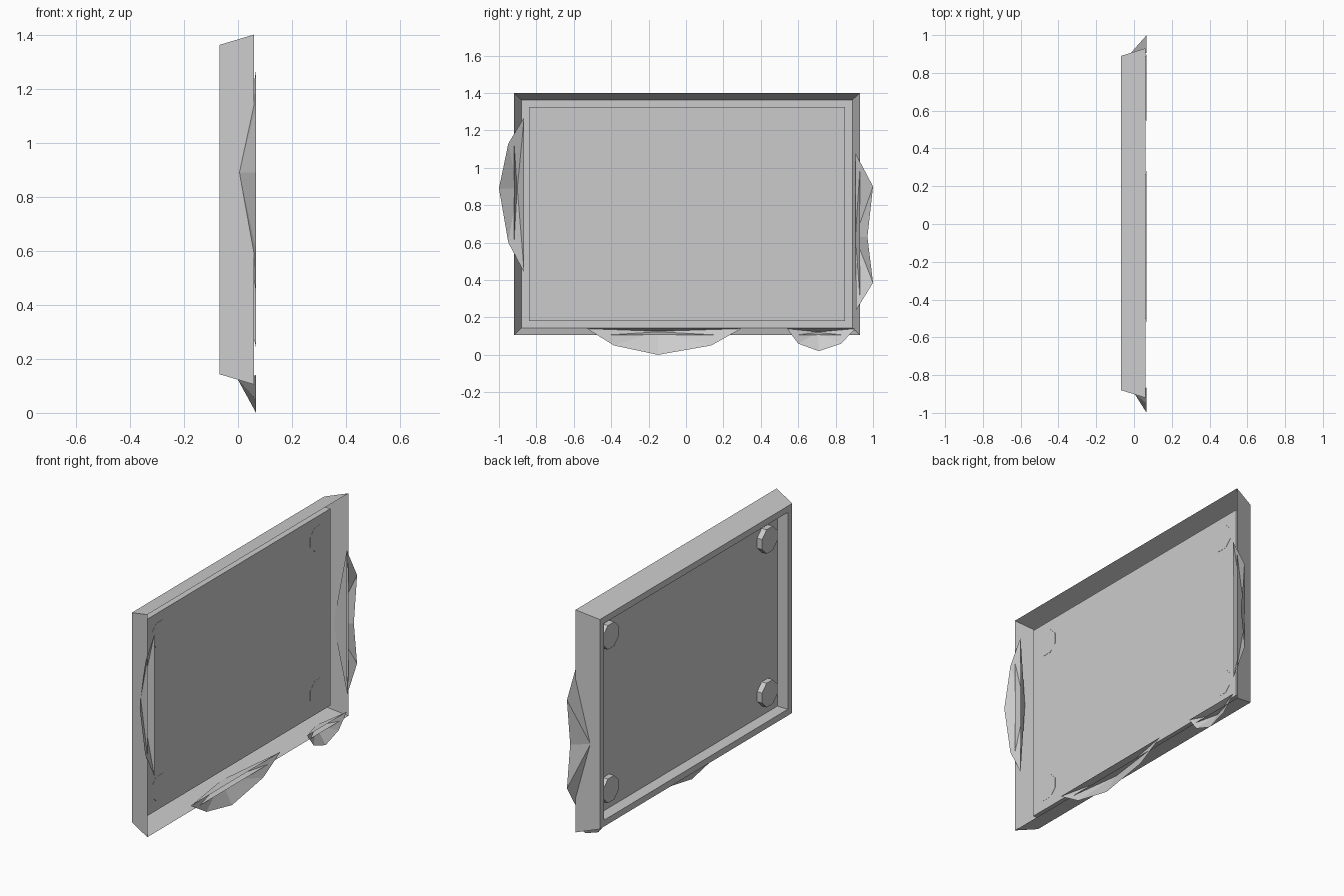
import bpy, bmesh, math
from mathutils import Matrix

if "Cube" in bpy.data.objects:
    bpy.data.objects.remove(bpy.data.objects["Cube"])

CY, CZ = 0.005, 0.753   # centre of the frame in the y-z plane


def finish(bm, name):
    bmesh.ops.recalc_face_normals(bm, faces=bm.faces)
    mesh = bpy.data.meshes.new(name)
    bm.to_mesh(mesh)
    bm.free()
    obj = bpy.data.objects.new(name, mesh)
    bpy.context.collection.objects.link(obj)
    return obj


# Panel: one skin of flared outer walls, rim, recess walls and flat centre
bm = bmesh.new()
rings = []
for x, hy, hz in [(0.06, 0.925, 0.648), (-0.068, 0.885, 0.61),
                  (-0.068, 0.845, 0.573), (0.0, 0.845, 0.573)]:
    rings.append([bm.verts.new((x, CY + sy * hy, CZ + sz * hz))
                  for sy, sz in [(-1, -1), (1, -1), (1, 1), (-1, 1)]])
for a, b in zip(rings, rings[1:]):
    for i in range(4):
        j = (i + 1) % 4
        bm.faces.new((a[i], a[j], b[j], b[i]))
bm.faces.new(rings[-1])
finish(bm, "panel_tray")

# Octagonal bolts in the four corners of the recess
for sy in (-1, 1):
    for sz in (-1, 1):
        bm = bmesh.new()
        bmesh.ops.create_cone(bm, cap_ends=True, segments=8,
                              radius1=0.076, radius2=0.076, depth=0.033)
        turn = Matrix.Rotation(math.radians(90), 4, 'Y') @ Matrix.Rotation(math.radians(22.5), 4, 'Z')
        place = Matrix.Translation((-0.0155, CY + sy * 0.73, CZ + sz * 0.447))
        bmesh.ops.transform(bm, matrix=place @ turn, verts=bm.verts)
        finish(bm, "corner_bolt")


# Edge dents: open low-poly pyramids, outline on the open side and an apex in the wall
def edge_dent(name, outline, apex):
    bm = bmesh.new()
    rim = [bm.verts.new((0.067, y, z)) for y, z in outline]
    tip = bm.verts.new(apex)
    for i in range(len(rim)):
        bm.faces.new((rim[i - 1], rim[i], tip))
    finish(bm, name)


edge_dent("left_dent",
          [(-0.865, 1.27), (-0.95, 1.13), (-1.0, 0.89), (-0.95, 0.60), (-0.865, 0.44)],
          (0.005, -0.902, 0.89))
edge_dent("right_dent",
          [(0.905, 1.08), (1.0, 0.90), (0.97, 0.63), (1.0, 0.385), (0.91, 0.24)],
          (-0.018, 0.904, 0.63))
edge_dent("bottom_dent_large",
          [(-0.53, 0.14), (-0.385, 0.05), (-0.15, 0.0), (0.135, 0.05), (0.295, 0.14)],
          (-0.002, -0.15, 0.126))
edge_dent("bottom_dent_small",
          [(0.54, 0.14), (0.60, 0.06), (0.71, 0.02), (0.83, 0.06), (0.905, 0.14)],
          (0.008, 0.705, 0.122))
